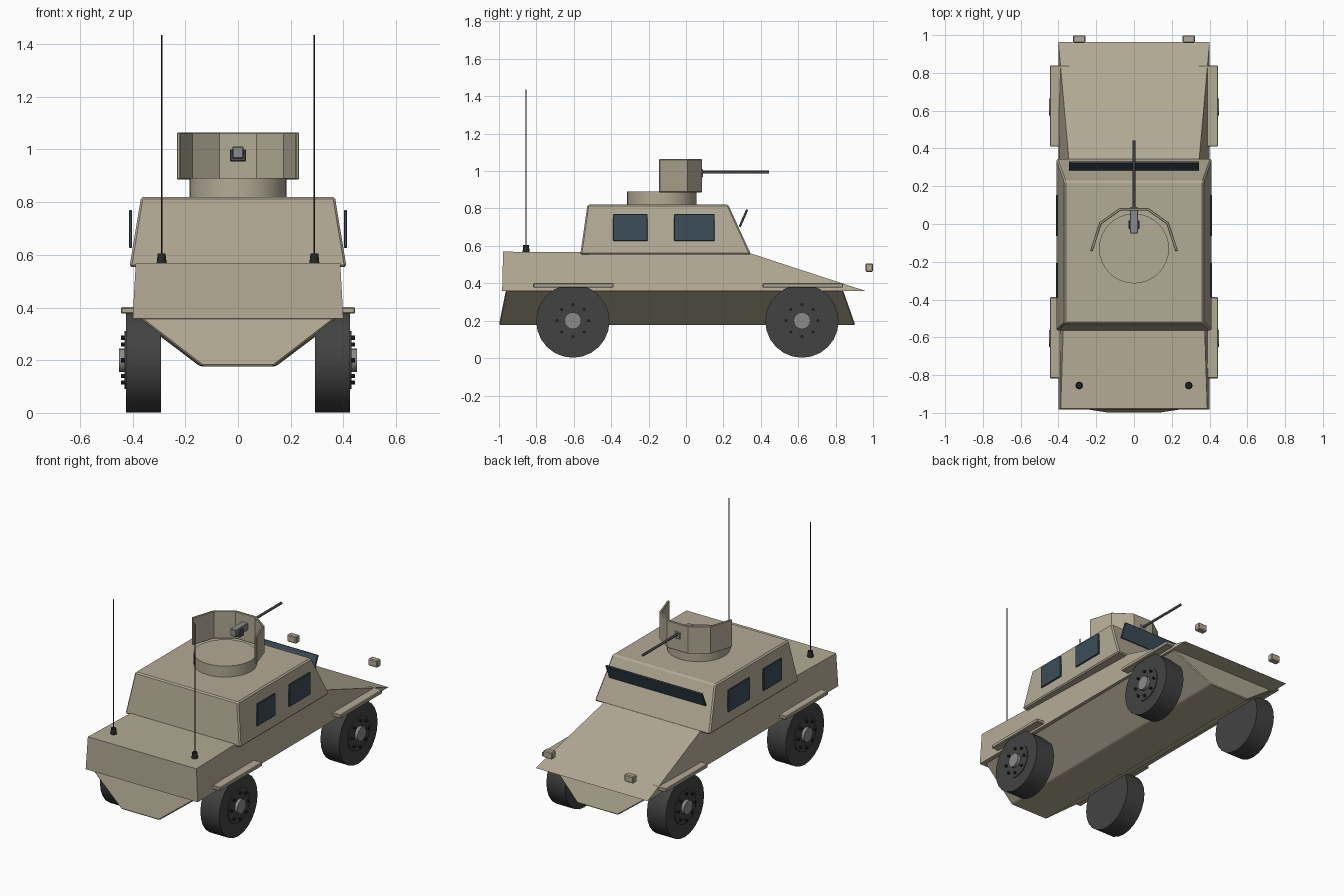
import bpy, bmesh
from math import pi, cos, sin, atan2, hypot
from mathutils import Matrix

if "Cube" in bpy.data.objects:
    bpy.data.objects.remove(bpy.data.objects["Cube"])


def material(name, rgb):
    m = bpy.data.materials.new(name)
    m.diffuse_color = (*rgb, 1)
    m.use_nodes = True
    m.node_tree.nodes["Principled BSDF"].inputs["Base Color"].default_value = m.diffuse_color
    return m


TAN = material("tan_paint", (0.45, 0.405, 0.30))
RUBBER = material("rubber", (0.055, 0.055, 0.055))
BLACK = material("black", (0.02, 0.02, 0.022))
METAL = material("metal", (0.26, 0.26, 0.26))
GUN = material("gun_metal", (0.09, 0.09, 0.095))
GLASS = material("glass", (0.045, 0.075, 0.10))


def finish(name, bm, mat, bevel=0, smooth=False):
    bmesh.ops.recalc_face_normals(bm, faces=bm.faces)
    me = bpy.data.meshes.new(name)
    bm.to_mesh(me)
    bm.free()
    me.materials.append(mat)
    ob = bpy.data.objects.new(name, me)
    bpy.context.collection.objects.link(ob)
    if bevel:
        mod = ob.modifiers.new("edge", 'BEVEL')
        mod.width = bevel
        mod.segments = 1
    if smooth:
        bpy.ops.object.select_all(action='DESELECT')
        ob.select_set(True)
        bpy.context.view_layer.objects.active = ob
        bpy.ops.object.shade_smooth_by_angle(angle=pi / 6)
    return ob


def box(name, center, size, mat, bevel=0, rot=(0, 'X')):
    bm = bmesh.new()
    bmesh.ops.create_cube(bm, size=1, matrix=Matrix.Translation(center)
                          @ Matrix.Rotation(rot[0], 4, rot[1]) @ Matrix.Diagonal((*size, 1)))
    return finish(name, bm, mat, bevel)


def cylinder(name, center, r, depth, axis, mat, sides=24, bevel=0, r2=None, smooth=True):
    turn = {'X': Matrix.Rotation(pi / 2, 4, 'Y'), 'Y': Matrix.Rotation(-pi / 2, 4, 'X'),
            'Z': Matrix.Identity(4)}[axis]
    bm = bmesh.new()
    bmesh.ops.create_cone(bm, cap_ends=True, segments=sides, radius1=r,
                          radius2=r if r2 is None else r2, depth=depth,
                          matrix=Matrix.Translation(center) @ turn)
    return finish(name, bm, mat, bevel, smooth)


def frustum(name, bottom, top, mat, bevel=0):
    """Each level: (rear half width, rear y, rear z, front half width, front y, front z)."""
    bm = bmesh.new()
    rings = []
    for wr, yr, zr, wf, yf, zf in (bottom, top):
        rings.append([bm.verts.new(p) for p in
                      ((-wr, yr, zr), (wr, yr, zr), (wf, yf, zf), (-wf, yf, zf))])
    for ring in rings:
        bm.faces.new(ring)
    for i in range(4):
        j = (i + 1) % 4
        bm.faces.new((rings[0][i], rings[0][j], rings[1][j], rings[1][i]))
    return finish(name, bm, mat, bevel)


# Hull: V-shaped belly, wedge-nosed body and cab
frustum("lower_hull", (0.135, -1.0, 0.177, 0.145, 0.905, 0.177),
        (0.375, -0.963, 0.362, 0.39, 0.84, 0.362), TAN, 0.006)
frustum("upper_hull", (0.40, -0.983, 0.358, 0.40, 0.963, 0.358),
        (0.388, -0.978, 0.569, 0.345, 0.345, 0.56), TAN)
frustum("cab", (0.412, -0.565, 0.553, 0.412, 0.348, 0.553),
        (0.368, -0.527, 0.82, 0.368, 0.226, 0.82), TAN, 0.008)

# Windshield and side windows
box("windshield", (0, 0.307, 0.748), (0.69, 0.012, 0.1), GLASS, 0.002, (-0.41, 'X'))
for s in (-1, 1):
    for y, w in ((-0.298, 0.185), (0.045, 0.217)):
        box("side_window", (s * 0.408, y, 0.698), (0.012, w, 0.144), GLASS, 0.003)

# Turret ring and faceted gun shield
cylinder("turret_ring", (0, -0.13, 0.853), 0.185, 0.076, 'Z', TAN, 32)
path = [(-0.225, -0.14), (-0.178, 0.004), (-0.072, 0.079),
        (0.072, 0.079), (0.178, 0.004), (0.225, -0.14)]
for (x0, y0), (x1, y1) in zip(path, path[1:]):
    box("shield_panel", ((x0 + x1) / 2, (y0 + y1) / 2, 0.975),
        (hypot(x1 - x0, y1 - y0) + 0.008, 0.014, 0.177), TAN, 0.003,
        (atan2(y1 - y0, x1 - x0), 'Z'))

# Gun
box("gun_receiver", (0, 0.02, 0.988), (0.042, 0.14, 0.045), METAL, 0.003)
box("gun_mount", (0, -0.003, 0.977), (0.06, 0.045, 0.045), GUN, 0.003)
cylinder("gun_barrel", (0, 0.24, 0.994), 0.008, 0.405, 'Y', GUN, 12)

# Mirrored details: lights, antennas, fenders and wheels
for s in (-1, 1):
    box("headlight", (s * 0.29, 0.979, 0.484), (0.065, 0.04, 0.045), TAN, 0.005)
    cylinder("antenna_base", (s * 0.29, -0.855, 0.586), 0.019, 0.038, 'Z', BLACK, 12, r2=0.015)
    cylinder("antenna_rod", (s * 0.29, -0.855, 1.015), 0.003, 0.84, 'Z', BLACK, 6)
    for wy, fy in ((-0.605, -0.602), (0.62, 0.625)):
        box("fender", (s * 0.395, fy, 0.389), (0.1, 0.43, 0.024), TAN, 0.004)
        cylinder("tire", (s * 0.359, wy, 0.198), 0.196, 0.134, 'X', RUBBER, 24)
        cylinder("wheel_disc", (s * 0.425, wy, 0.2), 0.11, 0.012, 'X', RUBBER, 24)
        cylinder("hub_cap", (s * 0.435, wy, 0.2), 0.045, 0.032, 'X', METAL, 16)
        for k in range(8):
            a = k * pi / 4
            cylinder("wheel_bolt", (s * 0.434, wy + 0.085 * cos(a), 0.2 + 0.085 * sin(a)),
                     0.008, 0.022, 'X', BLACK, 8)
